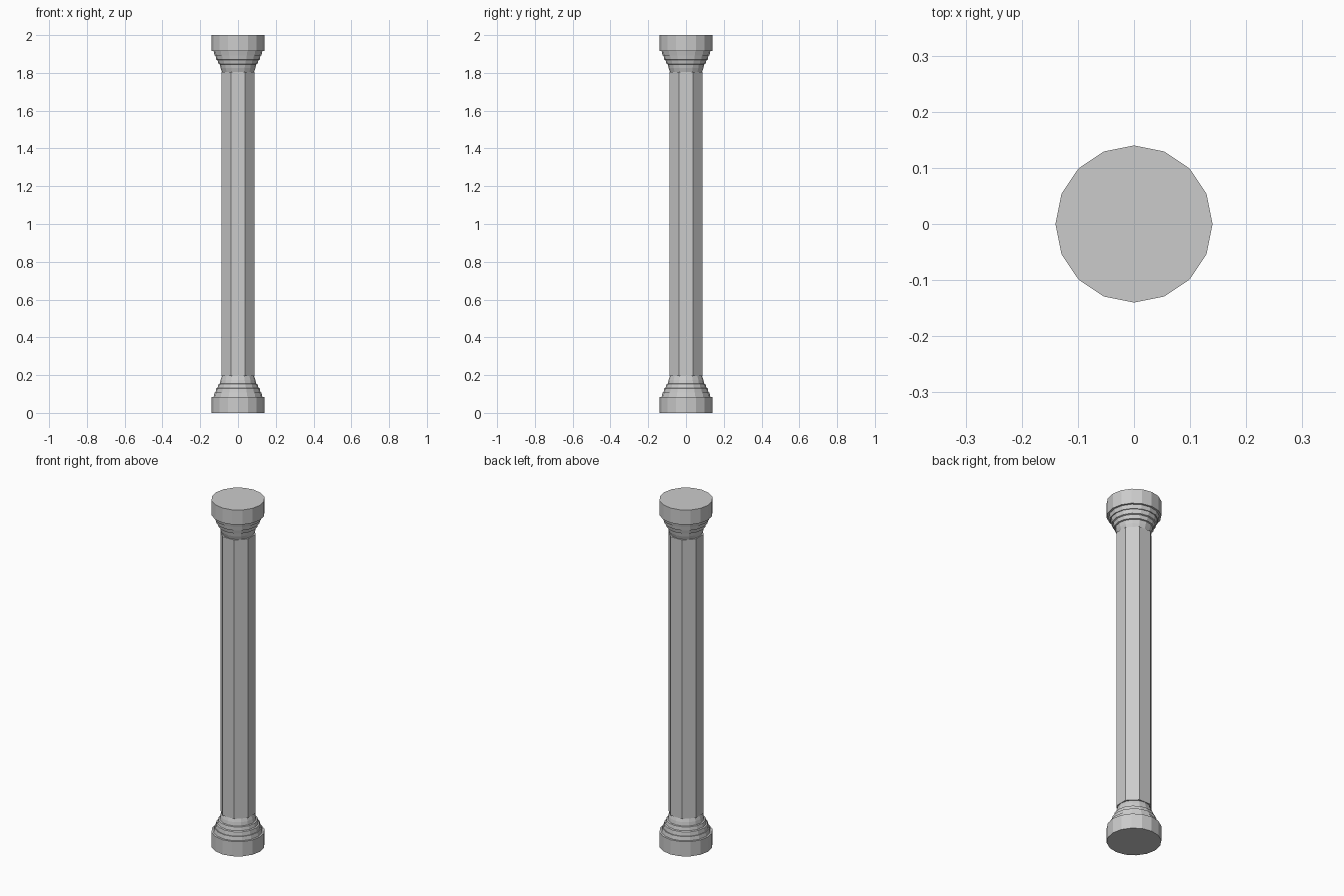
import bpy, bmesh, math

if "Cube" in bpy.data.objects:
    bpy.data.objects.remove(bpy.data.objects["Cube"])


def lathe(name, profile, sides, offset=0.0):
    """Spin (radius, z) points into a flat-shaded closed solid."""
    bm = bmesh.new()
    rings = []
    for r, z in profile:
        rings.append([bm.verts.new((r * math.cos(offset + math.tau * i / sides),
                                    r * math.sin(offset + math.tau * i / sides), z))
                      for i in range(sides)])
    for a, b in zip(rings, rings[1:]):
        for i in range(sides):
            j = (i + 1) % sides
            bm.faces.new((a[i], a[j], b[j], b[i]))
    bm.faces.new(rings[0])
    bm.faces.new(rings[-1])
    bmesh.ops.recalc_face_normals(bm, faces=bm.faces[:])
    mesh = bpy.data.meshes.new(name)
    bm.to_mesh(mesh)
    bm.free()
    obj = bpy.data.objects.new(name, mesh)
    bpy.context.collection.objects.link(obj)
    return obj


# Plinth disc and stepped mouldings narrowing to the shaft
moulding = [(0.14, 0), (0.14, 0.085), (0.129, 0.085), (0.124, 0.107),
            (0.119, 0.107), (0.115, 0.130), (0.108, 0.133), (0.103, 0.153),
            (0.096, 0.155), (0.092, 0.175), (0.084, 0.198)]
lathe("base", moulding, 16)

# Capital mirrors the base
lathe("capital", [(r, 2 - z) for r, z in moulding], 16)

# Octagonal shaft with a flat side facing the front
lathe("shaft", [(0.095, 0.195), (0.095, 1.805)], 8, math.pi / 8)
